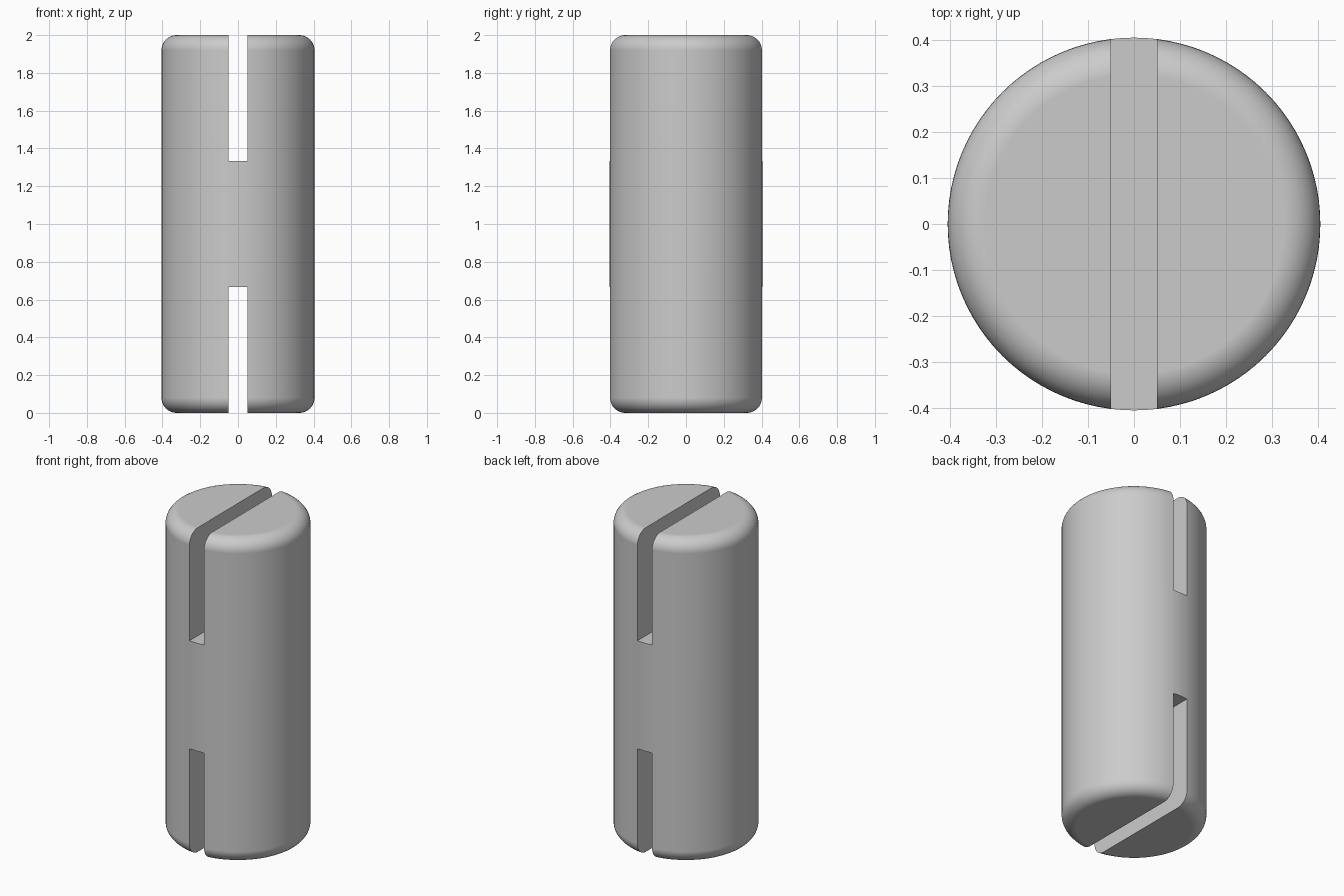
import bpy
import math

RADIUS, HEIGHT, FILLET = 0.405, 2.0, 0.08
SLOT_WIDTH, SLOT_DEPTH = 0.1, 0.667

cube = bpy.data.objects.get("Cube")
if cube:
    bpy.data.objects.remove(cube, do_unlink=True)

# Plain grey finish
grey = bpy.data.materials.new("plain_grey")
grey.use_nodes = True
colour = (0.6, 0.6, 0.6, 1)
grey.diffuse_color = colour
grey.node_tree.nodes["Principled BSDF"].inputs["Base Color"].default_value = colour

# Cylindrical body
bpy.ops.mesh.primitive_cylinder_add(vertices=96, radius=RADIUS, depth=HEIGHT,
                                    location=(0, 0, HEIGHT / 2))
pin = bpy.context.object
pin.name = "slotted_pin"
pin.data.materials.append(grey)

# Rounded end rims
rim = pin.modifiers.new("rounded_rims", 'BEVEL')
rim.width = FILLET
rim.segments = 10
rim.limit_method = 'ANGLE'
rim.angle_limit = math.radians(60)
bpy.ops.object.modifier_apply(modifier=rim.name)


def cut_slot(name, z):
    """Cut a slot along y, reaching SLOT_DEPTH either side of height z."""
    bpy.ops.mesh.primitive_cube_add(size=1, location=(0, 0, z))
    cutter = bpy.context.object
    cutter.name = name
    cutter.scale = (SLOT_WIDTH, 2, 2 * SLOT_DEPTH)
    bpy.ops.object.transform_apply(location=False, rotation=False, scale=True)
    cutter.data.materials.append(grey)
    cutter.hide_render = True
    bpy.context.view_layer.objects.active = pin
    cut = pin.modifiers.new(name, 'BOOLEAN')
    cut.operation = 'DIFFERENCE'
    cut.solver = 'EXACT'
    cut.object = cutter
    bpy.ops.object.modifier_apply(modifier=cut.name)
    bpy.data.objects.remove(cutter, do_unlink=True)


# Slots through both ends
cut_slot("bottom_slot_cutter", 0)
cut_slot("top_slot_cutter", HEIGHT)

# Smooth sides with crisp slot edges and flat ends
bpy.ops.object.select_all(action='DESELECT')
pin.select_set(True)
bpy.context.view_layer.objects.active = pin
bpy.ops.object.shade_smooth_by_angle(angle=math.radians(30))
weighted = pin.modifiers.new("flat_ends", 'WEIGHTED_NORMAL')
weighted.keep_sharp = True
